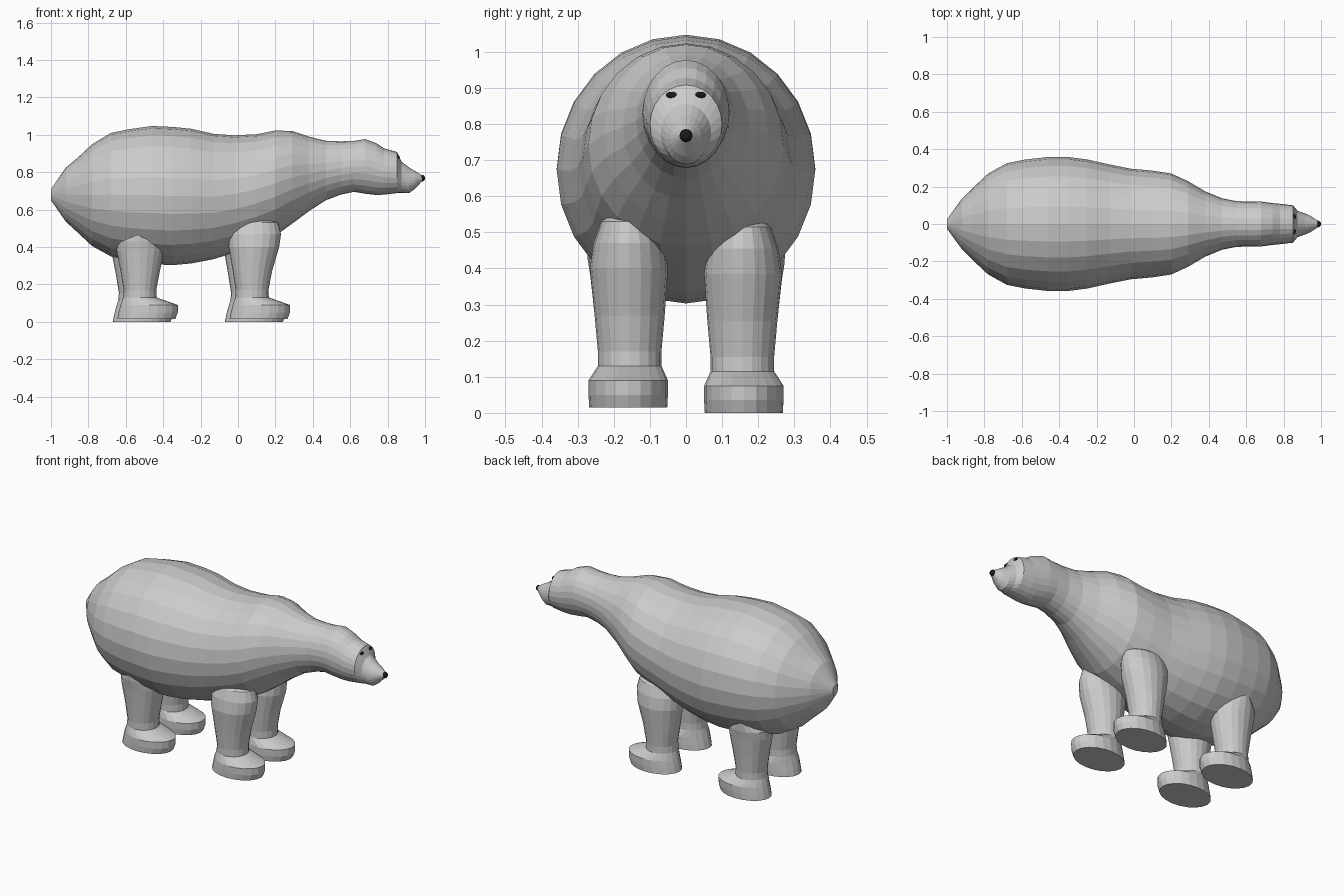
import bpy, bmesh
from math import cos, sin, pi

black = bpy.data.materials.new("black")
black.diffuse_color = (0.01, 0.01, 0.01, 1)


def loft(name, rings):
    """Skin a list of vertex rings and cap both ends."""
    bm = bmesh.new()
    loops = [[bm.verts.new(p) for p in ring] for ring in rings]
    n = len(loops[0])
    for a, b in zip(loops, loops[1:]):
        for i in range(n):
            j = (i + 1) % n
            bm.faces.new((a[i], a[j], b[j], b[i]))
    bm.faces.new(loops[0])
    bm.faces.new(loops[-1])
    bmesh.ops.recalc_face_normals(bm, faces=bm.faces)
    me = bpy.data.meshes.new(name)
    bm.to_mesh(me)
    bm.free()
    ob = bpy.data.objects.new(name, me)
    bpy.context.collection.objects.link(ob)
    return ob


def blob(name, loc, scale):
    """Small black ellipsoid."""
    bpy.ops.mesh.primitive_uv_sphere_add(segments=16, ring_count=8, radius=1, location=loc)
    ob = bpy.context.object
    ob.name = name
    ob.scale = scale
    ob.data.materials.append(black)


def cross_section(x, top, bottom, half_width, n=24):
    c, h = (top + bottom) / 2, (top - bottom) / 2
    return [(x, half_width * sin(2 * pi * i / n), c + h * cos(2 * pi * i / n)) for i in range(n)]


# Body, neck, head and snout: x, top, bottom, half width
profile = [
    (-1.0, .71, .65, .025), (-.92, .825, .535, .135), (-.86, .875, .48, .195),
    (-.78, .95, .405, .27), (-.68, 1.01, .35, .325), (-.58, 1.03, .325, .345),
    (-.46, 1.047, .308, .358), (-.35, 1.042, .303, .358), (-.25, 1.032, .312, .345),
    (-.13, 1.005, .335, .318), (-.02, .997, .37, .296), (.1, 1.003, .415, .285),
    (.2, 1.023, .46, .27), (.29, 1.02, .525, .228), (.38, .99, .592, .175),
    (.47, .968, .65, .138), (.55, .965, .68, .122), (.62, .967, .695, .121),
    (.68, .977, .685, .12), (.74, .955, .678, .112), (.78, .928, .68, .108),
    (.85, .908, .688, .1), (.875, .855, .69, .07), (.915, .825, .688, .056),
    (.945, .807, .71, .043), (.985, .783, .752, .016),
]
loft("bear_body", [cross_section(*p) for p in profile])

# Eyes and nose
for side in (-1, 1):
    blob("eye", (.858, side * .04, .88), (.007, .015, .009))
blob("nose", (.984, 0, .768), (.016, .018, .018))

# Leg and paw: z, back x, front x, half width, y centre
paw = [
    (.015, -.645, -.335, .108, .16), (.05, -.638, -.322, .11, .16),
    (.09, -.628, -.322, .11, .16), (.13, -.615, -.435, .088, .156),
    (.17, -.612, -.437, .088, .156), (.27, -.628, -.418, .097, .156),
]
hind_top = [(.38, -.65, -.395, .107, .158), (.43, -.648, -.4, .108, .165),
            (.48, -.6, -.45, .09, .185), (.52, -.57, -.48, .06, .19)]
fore_top = [(.4, -.65, -.38, .108, .158), (.47, -.655, -.37, .098, .158),
            (.53, -.635, -.385, .077, .158), (.56, -.57, -.45, .04, .158)]


def leg(name, rows, dx, dz, side, n=20):
    rings = []
    for z, back, front, ry, cy in rows:
        cx, rx = (back + front) / 2 + dx, (front - back) / 2
        rings.append([(cx + rx * cos(2 * pi * i / n), side * cy + ry * sin(2 * pi * i / n), z + dz)
                      for i in range(n)])
    loft(name, rings)


# The legs on the +y side stand slightly further back and lower
for side, shift, drop in ((-1, 0, 0), (1, -.025, -.015)):
    leg("hind_leg", paw + hind_top, shift, drop, side)
    leg("front_leg", paw + fore_top, .6 + shift, drop, side)
